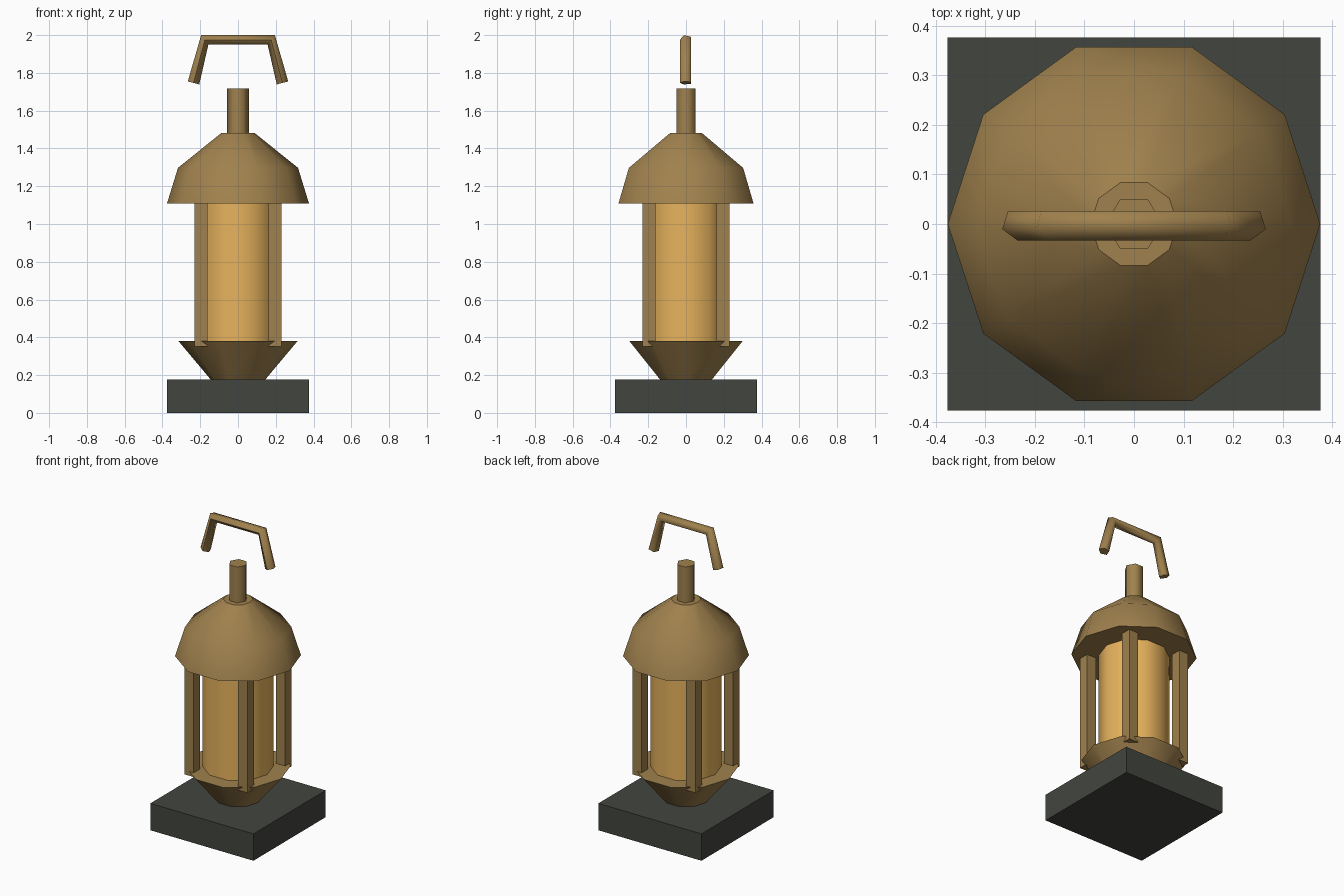
import bpy
import bmesh
from math import cos, sin, tau, radians
from mathutils import Vector

if "Cube" in bpy.data.objects:
    bpy.data.objects.remove(bpy.data.objects["Cube"])


def material(name, rgb):
    m = bpy.data.materials.new(name)
    m.diffuse_color = (*rgb, 1)
    m.use_nodes = True
    m.node_tree.nodes["Principled BSDF"].inputs["Base Color"].default_value = m.diffuse_color
    return m


brass = material("brass", (0.35, 0.22, 0.075))
amber = material("amber_glass", (0.80, 0.45, 0.11))
stone = material("dark_stone", (0.055, 0.06, 0.05))


def loft(name, rings, mat, smooth):
    """Skin a list of equal-sized point rings, cap both ends, smooth by angle."""
    bm = bmesh.new()
    rows = [[bm.verts.new(p) for p in ring] for ring in rings]
    n = len(rows[0])
    for a, b in zip(rows, rows[1:]):
        for i in range(n):
            j = (i + 1) % n
            bm.faces.new((a[i], a[j], b[j], b[i]))
    bm.faces.new(rows[0][::-1])
    bm.faces.new(rows[-1])
    bmesh.ops.recalc_face_normals(bm, faces=bm.faces)
    mesh = bpy.data.meshes.new(name)
    bm.to_mesh(mesh)
    bm.free()
    mesh.materials.append(mat)
    ob = bpy.data.objects.new(name, mesh)
    bpy.context.collection.objects.link(ob)
    bpy.ops.object.select_all(action='DESELECT')
    ob.select_set(True)
    bpy.context.view_layer.objects.active = ob
    bpy.ops.object.shade_smooth_by_angle(angle=radians(smooth))
    return ob


def turned(name, profile, sides, mat, smooth=37):
    rings = [[(r * cos(tau * i / sides), r * sin(tau * i / sides), z)
              for i in range(sides)] for r, z in profile]
    return loft(name, rings, mat, smooth)


def box(name, x, y, half, z0, z1, mat):
    corners = [(-1, -1), (1, -1), (1, 1), (-1, 1)]
    rings = [[(x + a * half, y + b * half, z) for a, b in corners] for z in (z0, z1)]
    return loft(name, rings, mat, 30)


# Plinth and flared foot
box("plinth", 0, 0, 0.376, 0, 0.177, stone)
turned("flared_foot", [(0.143, 0.175), (0.315, 0.38)], 10, brass)

# Glass body and the four corner posts
turned("glass", [(0.212, 0.375), (0.212, 1.115)], 10, amber)
for sx, side in ((-1, "left"), (1, "right")):
    for sy, end in ((-1, "front"), (1, "back")):
        box(f"post_{end}_{side}", sx * 0.196, sy * 0.196, 0.034, 0.352, 1.115, brass)

# Domed roof and stem
turned("roof", [(0.376, 1.108), (0.318, 1.297), (0.088, 1.482)], 10, brass)
turned("stem", [(0.057, 1.47), (0.057, 1.718)], 6, brass, 65)

# Bent carrying handle: five-sided rings turned to the path direction
path = [Vector(p) for p in ((-0.2355, 0, 1.747), (-0.176, 0, 1.975),
                            (0.176, 0, 1.975), (0.2355, 0, 1.747))]
steps = [(b - a).normalized() for a, b in zip(path, path[1:])]
rings = []
for k, p in enumerate(path):
    t = (steps[max(k - 1, 0)] + steps[min(k, 2)]).normalized()
    back = Vector((0, 1, 0))
    side = back.cross(t)
    rings.append([p + 0.033 * (side * sin(tau * i / 5) - back * cos(tau * i / 5))
                  for i in range(5)])
loft("handle", rings, brass, 75)
